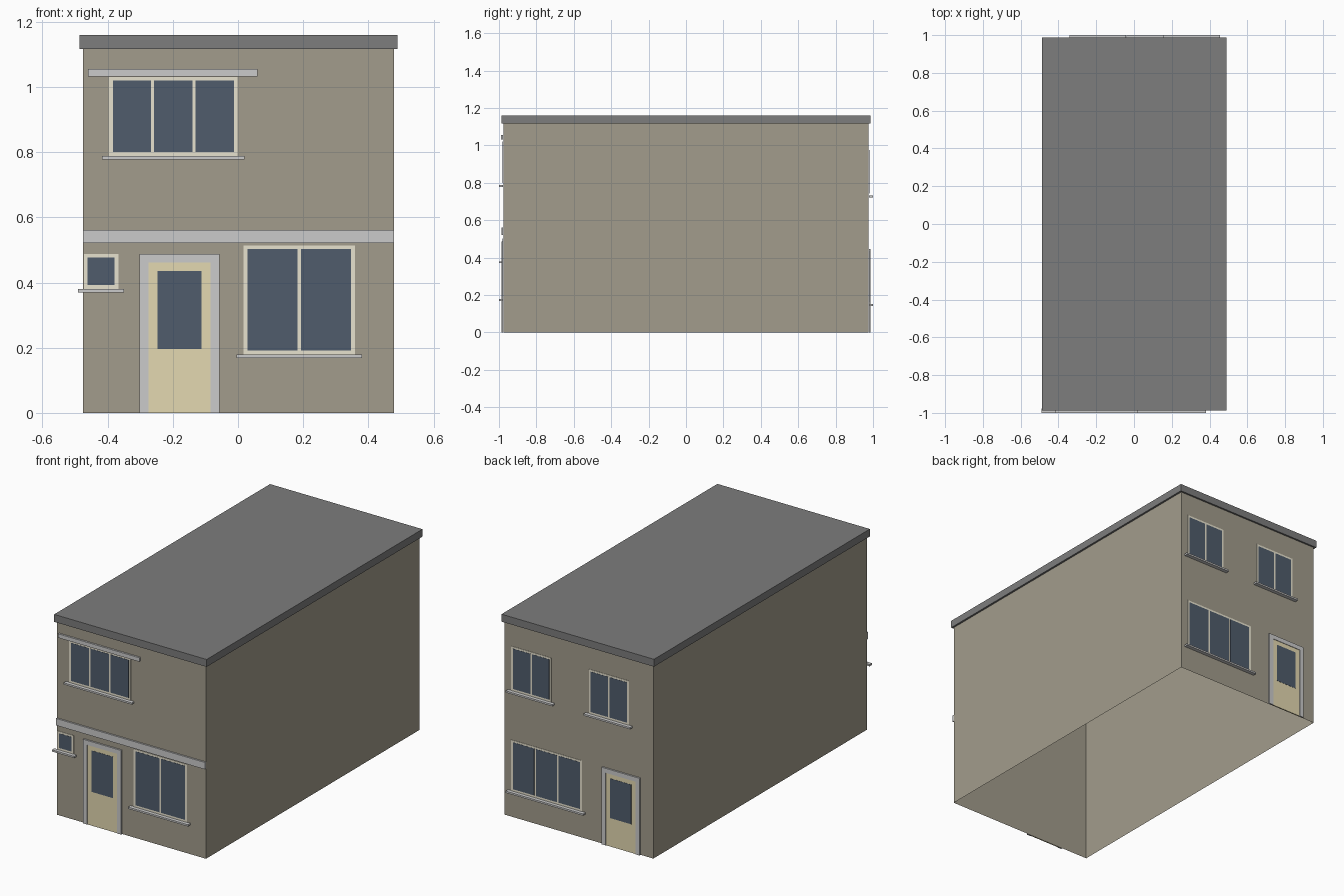
import bpy, bmesh

if "Cube" in bpy.data.objects:
    bpy.data.objects.remove(bpy.data.objects["Cube"])

WX, WY = 0.477, 0.977      # half size of the wall shell
CX = 0.002                 # the house sits a touch right of a sill that overhangs on the left
GAP = 0.0005               # keeps applied parts off the wall plane


def material(name, r, g, b):
    m = bpy.data.materials.new(name)
    m.diffuse_color = (r, g, b, 1)
    m.use_nodes = True
    m.node_tree.nodes["Principled BSDF"].inputs["Base Color"].default_value = m.diffuse_color
    return m


WALL = material("render", 0.362, 0.333, 0.262)
ROOF = material("roof_grey", 0.205, 0.205, 0.205)
TRIM = material("stone_grey", 0.69, 0.69, 0.70)
FRAME = material("frame_cream", 0.80, 0.76, 0.62)
DOOR = material("door_cream", 0.77, 0.69, 0.44)
GLASS = material("glass_blue", 0.080, 0.108, 0.150)


def finish(name, bm, mat):
    bmesh.ops.recalc_face_normals(bm, faces=bm.faces)
    me = bpy.data.meshes.new(name)
    bm.to_mesh(me)
    bm.free()
    me.materials.append(mat)
    ob = bpy.data.objects.new(name, me)
    bpy.context.collection.objects.link(ob)
    return ob


def prism(name, side, outline, depth, mat):
    """Extrude an x-z outline outwards from the front (-1) or back (+1) wall."""
    bm = bmesh.new()
    face = bm.faces.new([bm.verts.new((x + CX, side * (WY + GAP), z)) for x, z in outline])
    out = bmesh.ops.extrude_face_region(bm, geom=[face], use_keep_orig=True)
    moved = [v for v in out["geom"] if isinstance(v, bmesh.types.BMVert)]
    bmesh.ops.translate(bm, verts=moved, vec=(0, side * (depth - GAP), 0))
    return finish(name, bm, mat)


def panel(name, side, x0, x1, z0, z1, depth, mat):
    return prism(name, side, [(x0, z0), (x1, z0), (x1, z1), (x0, z1)], depth, mat)


def box(name, hx, hy, z0, z1, mat, open_ends=False):
    bm = bmesh.new()
    bmesh.ops.create_cube(bm, size=2)
    for v in bm.verts:
        v.co = (v.co.x * hx + CX, v.co.y * hy, z1 if v.co.z > 0 else z0)
    if open_ends:
        bm.normal_update()
        ends = [f for f in bm.faces if abs(f.normal.z) > 0.5]
        bmesh.ops.delete(bm, geom=ends, context='FACES_ONLY')
    return finish(name, bm, mat)


def window(name, side, x0, x1, z0, z1, panes, sill=0.021):
    edge, bar = 0.012, 0.010
    panel(name + "_frame", side, x0, x1, z0, z1, 0.0025, FRAME)
    w = (x1 - x0 - 2 * edge - (panes - 1) * bar) / panes
    for i in range(panes):
        a = x0 + edge + i * (w + bar)
        panel(f"{name}_pane_{i + 1}", side, a, a + w, z0 + edge, z1 - edge + 0.001, 0.0035, GLASS)
    panel(name + "_sill", side, x0 - sill, x1 + sill, z0 - 0.010, z0, 0.023, TRIM)


def door(name, side, x0, x1, top, glass):
    a, b, t = x0 + 0.027, x1 - 0.027, top - 0.026
    # surround: two jambs and a head in one outline
    prism(name + "_surround", side, [(x0, 0), (a, 0), (a, t), (b, t), (b, 0), (x1, 0),
                                     (x1, top), (x0, top)], 0.010, TRIM)
    panel(name + "_leaf", side, a, b, 0, t, 0.007, DOOR)
    panel(name + "_pane", side, a + 0.028, b - 0.028, glass[0], glass[1], 0.008, GLASS)


# Main shell (open underneath) and flat roof slab
box("walls", WX, WY, 0, 1.12, WALL, open_ends=True)
box("roof", 0.488, 0.987, 1.117, 1.16, ROOF)

# Front
panel("front_band", -1, -WX, WX, 0.521, 0.561, 0.010, TRIM)
panel("front_lintel", -1, -0.462, 0.058, 1.032, 1.055, 0.011, TRIM)
window("front_upper_window", -1, -0.398, -0.003, 0.788, 1.031, 3)
window("front_small_window", -1, -0.475, -0.369, 0.380, 0.487, 1, sill=0.018)
window("front_large_window", -1, 0.015, 0.357, 0.179, 0.514, 2)
door("front_door", -1, -0.304, -0.059, 0.487, (0.196, 0.435))

# Back
for i, x in enumerate((0.175, -0.323)):
    window(f"back_upper_window_{i + 1}", 1, x, x + 0.257, 0.731, 0.987, 2)
window("back_lower_window", 1, -0.022, 0.432, 0.151, 0.445, 3)
door("back_door", 1, -0.396, -0.151, 0.446, (0.165, 0.394))
